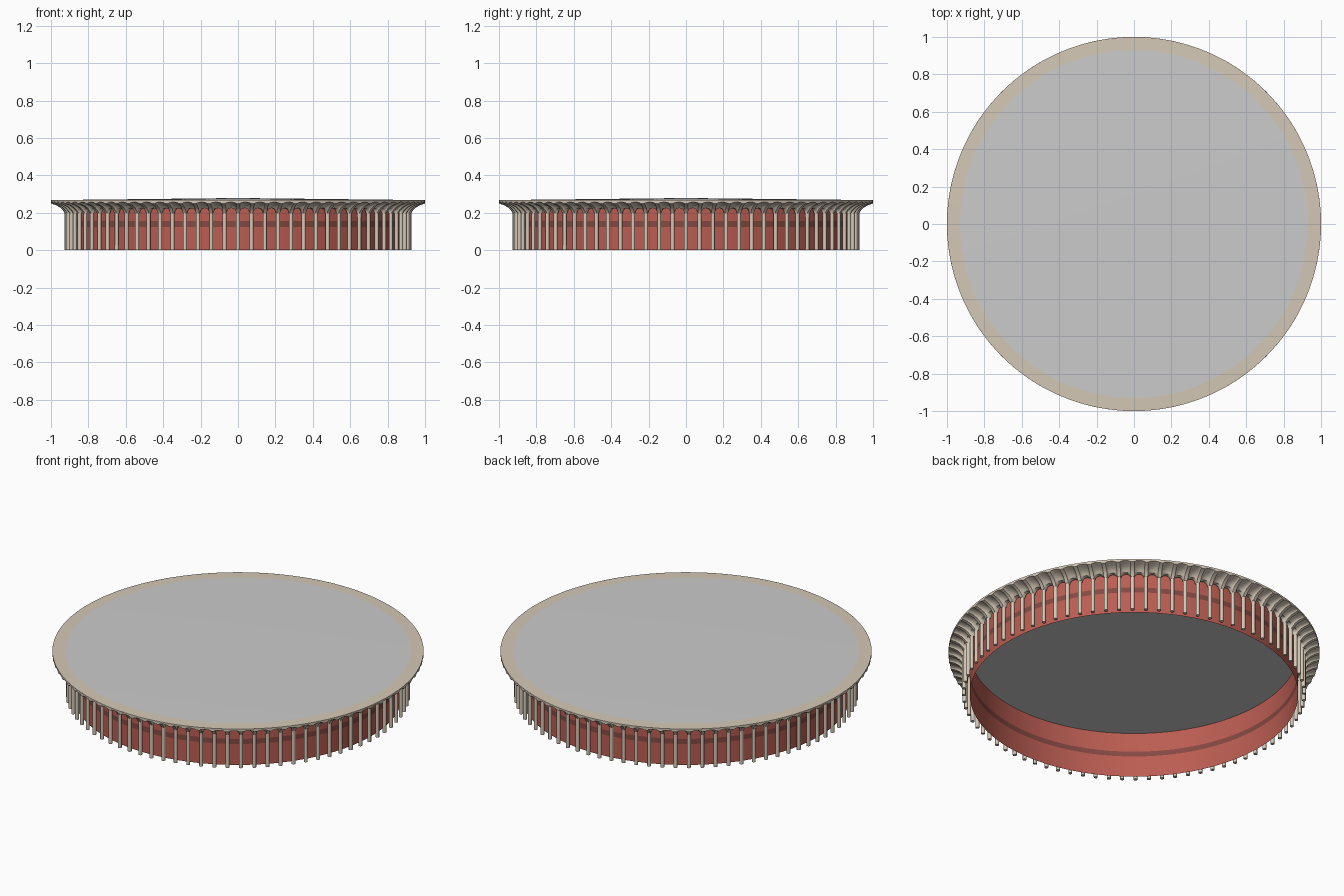
import bpy, bmesh, math

if "Cube" in bpy.data.objects:
    bpy.data.objects.remove(bpy.data.objects["Cube"])

BAYS = 80
STEP = 2 * math.pi / BAYS


def material(name, color):
    m = bpy.data.materials.new(name)
    m.diffuse_color = (*color, 1)
    m.use_nodes = True
    m.node_tree.nodes["Principled BSDF"].inputs["Base Color"].default_value = m.diffuse_color
    return m


stone = material("stone", (0.66, 0.58, 0.47))
red = material("red_wall", (0.50, 0.11, 0.085))
dark_red = material("dark_red_band", (0.24, 0.065, 0.055))


def finish(name, bm, mat=None, angle=40):
    bmesh.ops.remove_doubles(bm, verts=bm.verts, dist=1e-5)
    bmesh.ops.recalc_face_normals(bm, faces=bm.faces)
    mesh = bpy.data.meshes.new(name)
    bm.to_mesh(mesh)
    bm.free()
    ob = bpy.data.objects.new(name, mesh)
    bpy.context.collection.objects.link(ob)
    if mat:
        mesh.materials.append(mat)
    bpy.ops.object.select_all(action='DESELECT')
    bpy.context.view_layer.objects.active = ob
    ob.select_set(True)
    bpy.ops.object.shade_smooth_by_angle(angle=math.radians(angle))
    return ob


def grid_ring(bm, angles, column):
    """Skin a closed ring of profiles; column(i) gives (radius, height) points."""
    rows = []
    for i, a in enumerate(angles):
        rows.append([bm.verts.new((r * math.sin(a), -r * math.cos(a), z)) for r, z in column(i)])
    for i, p in enumerate(rows):
        q = rows[(i + 1) % len(rows)]
        for j in range(len(p) - 1):
            bm.faces.new((p[j], q[j], q[j + 1], p[j + 1]))
    return rows


def lathe(name, profile, mat=None):
    bm = bmesh.new()
    grid_ring(bm, [i * STEP / 2 for i in range(BAYS * 2)], lambda i: profile)
    return finish(name, bm, mat)


# Slim columns, one between each pair of arches
bm = bmesh.new()
for k in range(BAYS):
    a = k * STEP
    rings = []
    for z in (0.0, 0.203):
        rings.append([bm.verts.new((0.917 * math.sin(a) + 0.011 * math.cos(t),
                                    -0.917 * math.cos(a) + 0.011 * math.sin(t), z))
                      for t in (a + n * math.pi / 4 for n in range(8))])
    for n in range(8):
        m = (n + 1) % 8
        bm.faces.new((rings[0][n], rings[0][m], rings[1][m], rings[1][n]))
    bm.faces.new(rings[0][::-1])
    bm.faces.new(rings[1])
finish("columns", bm, stone, 50)

# Arched, flaring cornice: profile points are (radius, height at column, arch rise)
flare = [(0.905, 0.200, 0.025), (0.928, 0.200, 0.025), (0.936, 0.213, 0.021),
         (0.951, 0.228, 0.016), (0.973, 0.240, 0.011), (1.0, 0.249, 0.008)]
across = [-1.0] + [-0.74 * math.cos(math.pi * n / 8) for n in range(9)]
samples = [(k, s) for k in range(BAYS) for s in across]


def cornice_profile(i):
    u = min(1, abs(samples[i][1]) / 0.74)
    rise = math.sqrt(1 - u * u)
    return [(r, z + h * rise) for r, z, h in flare] + [(1.0, 0.267)]


bm = bmesh.new()
grid_ring(bm, [(k + 0.5 + s / 2) * STEP for k, s in samples], cornice_profile)
finish("arched_cornice", bm, stone)

# Flat stone rim around the roof
lathe("roof_rim", [(1.0, 0.267), (0.93, 0.2685)], stone)

# Very shallow grey roof cone
bm = bmesh.new()
outer = [bm.verts.new((0.93 * math.sin(i * STEP / 2), -0.93 * math.cos(i * STEP / 2), 0.2685))
         for i in range(BAYS * 2)]
peak = bm.verts.new((0, 0, 0.279))
for i, v in enumerate(outer):
    bm.faces.new((v, outer[(i + 1) % len(outer)], peak))
finish("roof", bm)

# Drum wall in three bands
for name, z0, z1, mat in (("lower_wall", 0.0, 0.125, red),
                          ("wall_band", 0.125, 0.155, dark_red),
                          ("upper_wall", 0.155, 0.268, red)):
    lathe(name, [(0.885, z0), (0.885, z1)], mat)
